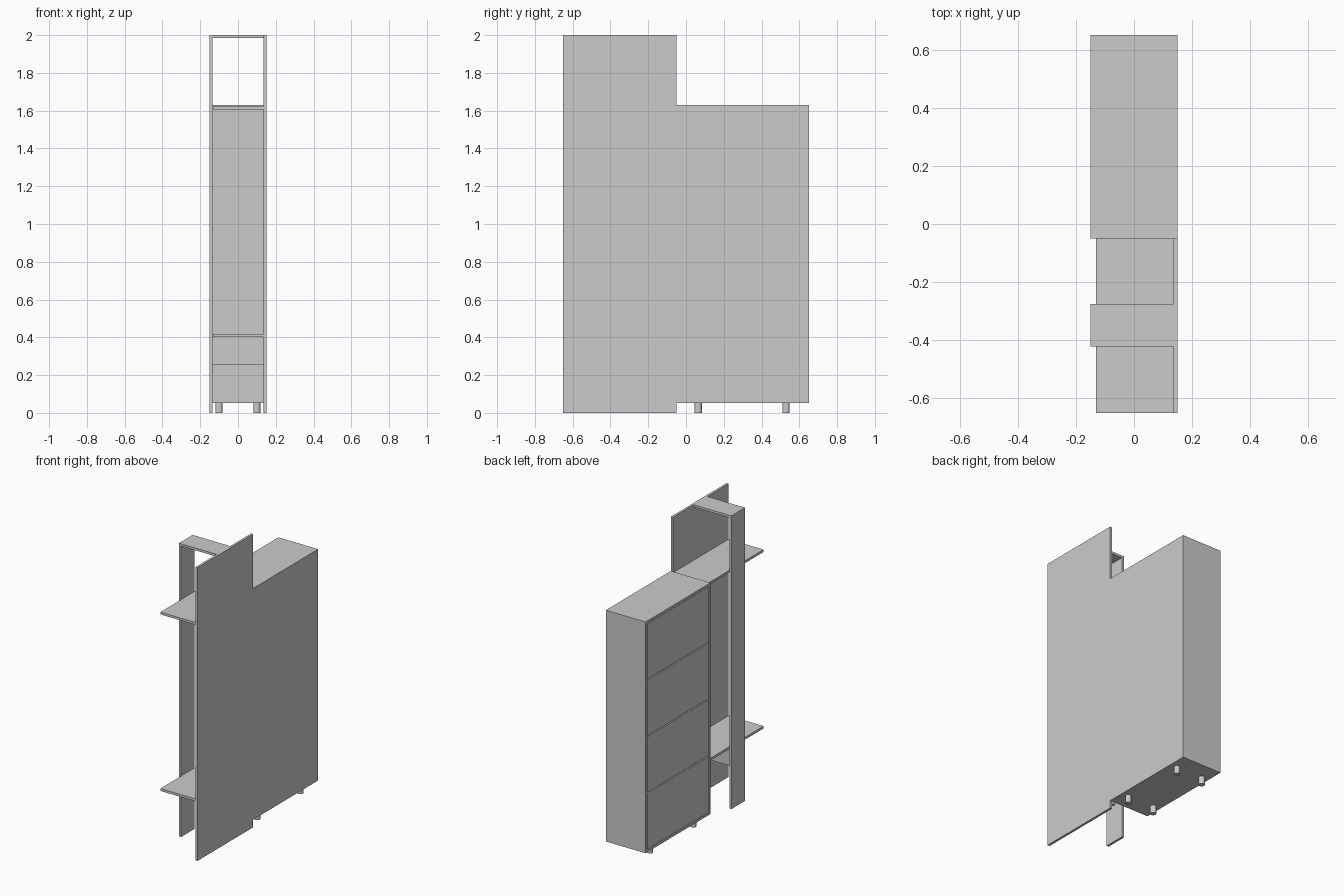
import bpy

if "Cube" in bpy.data.objects:
    bpy.data.objects.remove(bpy.data.objects["Cube"])

T = 0.016  # board thickness


def board(name, x, y, z):
    """Flat board spanning the given (min, max) ranges."""
    bpy.ops.mesh.primitive_cube_add(size=1, location=[sum(r) / 2 for r in (x, y, z)])
    ob = bpy.context.object
    ob.name = name
    ob.scale = [r[1] - r[0] for r in (x, y, z)]
    bpy.ops.object.transform_apply(location=False, rotation=False, scale=True)
    return ob


# Coat-rack section: tall back panel, front post and top bridge
rack_y = (-0.65, -0.05)
post_y = (-0.422, -0.275)
inner_x = (-0.15 + T, 0.15 - T)
board("tall_panel", (0.15 - T, 0.15), rack_y, (0, 2))
board("front_post", (-0.15, -0.15 + T), post_y, (0, 2))
board("top_bridge", inner_x, post_y, (2 - T, 2))

# Shelves and the brace under the lower one
for name, top in (("lower_shelf", 0.418), ("upper_shelf", 1.622)):
    board(name, (-0.131, 0.15 - T), rack_y, (top - T, top))
board("shelf_brace", inner_x, (-0.357, -0.341), (0.255, 0.402))

# Cabinet carcass
z0, z1 = 0.052, 1.63
y0, y1 = -0.05, 0.65
board("cabinet_top", (-0.15, 0.15), (y0, y1), (z1 - T, z1))
board("cabinet_bottom", (-0.15, 0.15), (y0, y1), (z0, z0 + T))
for name, y in (("cabinet_side_near", y0), ("cabinet_side_far", y1 - T)):
    board(name, (-0.15, 0.15), (y, y + T), (z0 + T, z1 - T))
board("cabinet_back", (0.15 - T, 0.15), (y0 + T, y1 - T), (z0 + T, z1 - T))

# Four tilting fronts with narrow gaps
gap = 0.004
pitch = (z1 - z0 - 2 * T) / 4
for i in range(4):
    z = z0 + T + i * pitch
    board(f"flap_front_{i + 1}", (-0.149, -0.149 + T),
          (y0 + T + gap, y1 - T - gap), (z + gap, z + pitch - gap))

# Round feet
for x in (-0.1, 0.1):
    for y in (0.065, 0.53):
        bpy.ops.mesh.primitive_cylinder_add(vertices=32, radius=0.019, depth=z0,
                                            location=(x, y, z0 / 2))
        bpy.context.object.name = "foot"
        bpy.ops.object.shade_smooth_by_angle()
